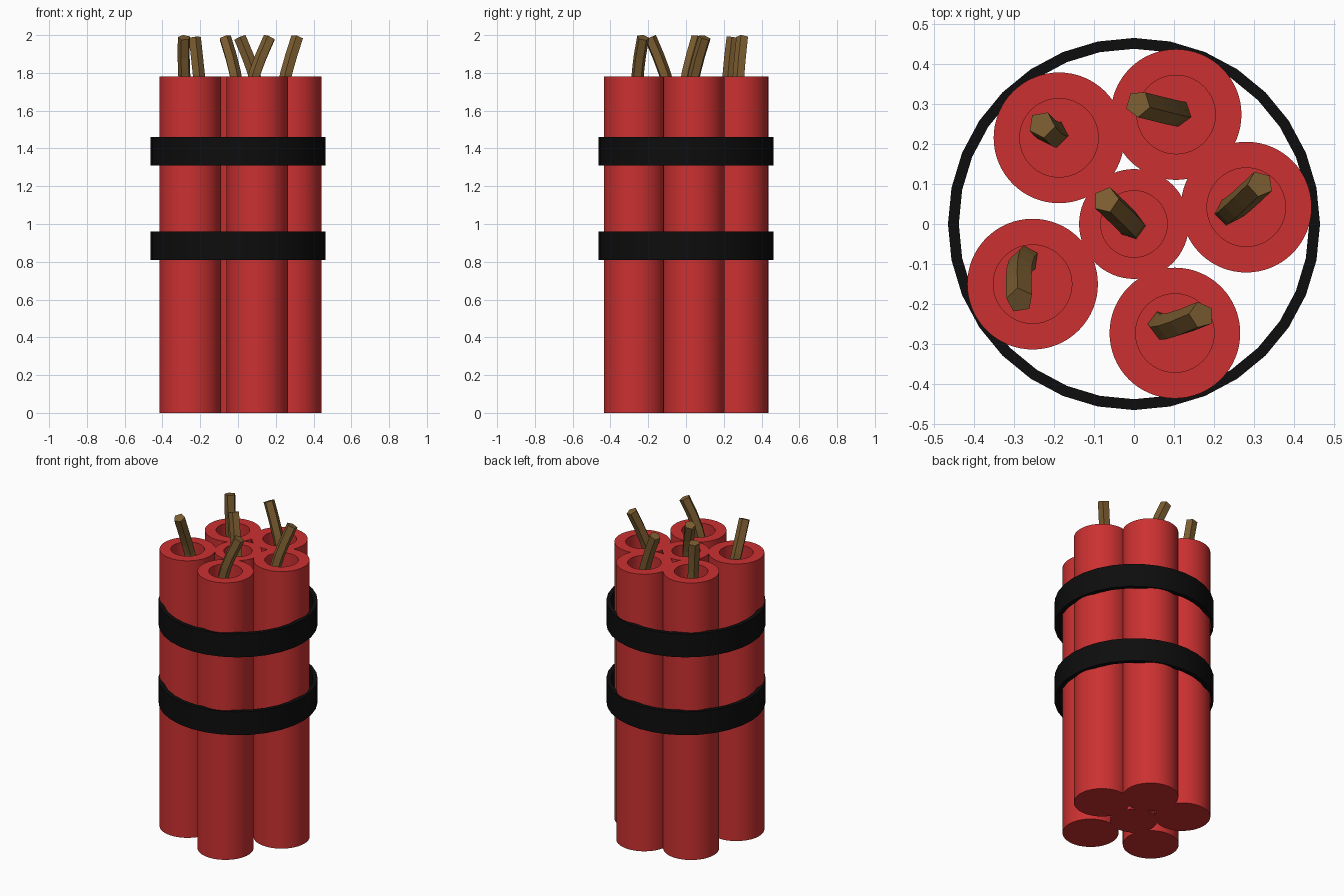
import bpy, bmesh, math
from mathutils import Vector

if "Cube" in bpy.data.objects:
    bpy.data.objects.remove(bpy.data.objects["Cube"])


def material(name, rgb):
    m = bpy.data.materials.new(name)
    m.diffuse_color = (*rgb, 1)
    m.use_nodes = True
    m.node_tree.nodes["Principled BSDF"].inputs["Base Color"].default_value = m.diffuse_color
    return m


RED = material("red_paper", (0.60, 0.03, 0.03))
BLACK = material("black_tape", (0.004, 0.004, 0.004))
BROWN = material("brown_cord", (0.20, 0.11, 0.03))


def ring(bm, center, radius, n, u=Vector((1, 0, 0)), v=Vector((0, 1, 0)), phase=0):
    return [bm.verts.new(center + radius * (math.cos(a) * u + math.sin(a) * v))
            for a in (phase + 2 * math.pi * i / n for i in range(n))]


def bridge(bm, a, b):
    n = len(a)
    for i in range(n):
        bm.faces.new((a[i], a[(i + 1) % n], b[(i + 1) % n], b[i]))


def finish(bm, name, mat, smooth=True):
    bmesh.ops.recalc_face_normals(bm, faces=bm.faces)
    me = bpy.data.meshes.new(name)
    bm.to_mesh(me)
    bm.free()
    me.materials.append(mat)
    ob = bpy.data.objects.new(name, me)
    bpy.context.collection.objects.link(ob)
    if smooth:
        bpy.ops.object.select_all(action='DESELECT')
        ob.select_set(True)
        bpy.context.view_layer.objects.active = ob
        bpy.ops.object.shade_smooth_by_angle(angle=math.radians(35))
    return ob


def lathe(name, profile, n, mat, x=0, y=0, closed=False):
    bm = bmesh.new()
    rings = [ring(bm, Vector((x, y, z)), r, n) for r, z in profile]
    for a, b in zip(rings, rings[1:]):
        bridge(bm, a, b)
    if closed:
        bridge(bm, rings[-1], rings[0])
    else:
        bm.faces.new(rings[0])
        bm.faces.new(rings[-1])
    return finish(bm, name, mat)


def fuse(name, base, mid, tip, phase):
    # five-sided cord along a curve through base, mid and tip
    p0, p1, p2 = (Vector((*p, z)) for p, z in ((base, FLOOR), (mid, 1.80), (tip, 1.987)))
    ctrl = 2 * p1 - (p0 + p2) / 2
    bm = bmesh.new()
    rings = []
    for i in range(5):
        t = i / 4
        c = (1 - t) ** 2 * p0 + 2 * t * (1 - t) * ctrl + t * t * p2
        d = ((1 - t) * (ctrl - p0) + t * (p2 - ctrl)).normalized()
        v = d.cross(Vector((1, 0, 0))).normalized()
        u = v.cross(d)
        rings.append(ring(bm, c, 0.034, 5, u, v, phase))
    for a, b in zip(rings, rings[1:]):
        bridge(bm, a, b)
    bm.faces.new(rings[0])
    bm.faces.new(rings[-1])
    return finish(bm, name, BROWN, smooth=False)


TOP, FLOOR = 1.78, 1.68

# stick: centre, outer radius, hole radius, then fuse base / middle / tip
STICKS = [
    ((0, 0), 0.137, 0.083, (-0.005, -0.005), (-0.018, 0.010), (-0.070, 0.060)),
    ((-0.187, 0.215), 0.163, 0.098, (-0.197, 0.225), (-0.210, 0.228), (-0.230, 0.248)),
    ((0.105, 0.273), 0.163, 0.098, (0.110, 0.277), (0.083, 0.282), (0.010, 0.300)),
    ((0.280, 0.042), 0.163, 0.098, (0.235, 0.030), (0.258, 0.047), (0.315, 0.100)),
    ((0.102, -0.272), 0.163, 0.098, (0.068, -0.250), (0.092, -0.255), (0.168, -0.227)),
    ((-0.253, -0.150), 0.163, 0.098, (-0.270, -0.088), (-0.284, -0.115), (-0.285, -0.190)),
]

# hollow-topped sticks with their fuses
for i, ((x, y), r, hole, base, mid, tip) in enumerate(STICKS):
    lathe(f"stick_{i + 1}", [(r, 0), (r, TOP), (hole, TOP), (hole, FLOOR)], 64, RED, x, y)
    fuse(f"fuse_{i + 1}", base, mid, tip, i * 1.1)

# two binding bands
for name, z in (("lower_band", 0.81), ("upper_band", 1.31)):
    lathe(name, [(0.464, z), (0.464, z + 0.15), (0.437, z + 0.15), (0.437, z)],
          32, BLACK, closed=True)
